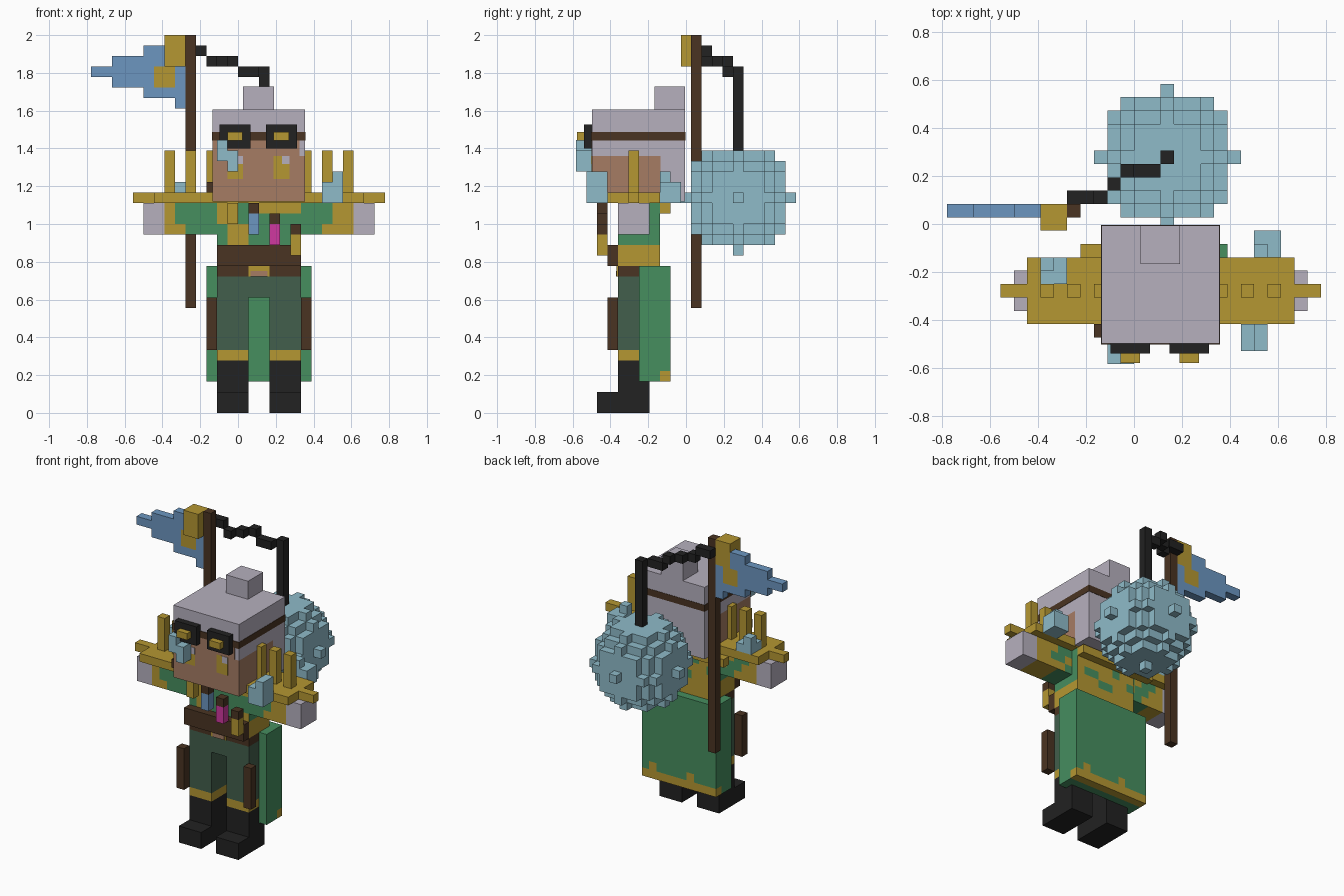
import bpy, bmesh, math
from mathutils import Vector

if "Cube" in bpy.data.objects:
    bpy.data.objects.remove(bpy.data.objects["Cube"])

U = 2 / 36  # size of one block


def material(name, r, g, b):
    lin = [((c / 255 + 0.055) / 1.055) ** 2.4 for c in (r, g, b)]
    m = bpy.data.materials.new(name)
    m.diffuse_color = (*lin, 1)
    m.use_nodes = True
    m.node_tree.nodes["Principled BSDF"].inputs["Base Color"].default_value = m.diffuse_color
    return m


GOLD = material("gold", 181, 151, 50)
BROWN = material("dark brown", 74, 52, 34)
BLACK = material("black", 34, 34, 34)
GREY = material("pale grey", 182, 176, 190)
ICE = material("ice blue", 143, 187, 201)
BLUE = material("flag blue", 108, 150, 192)
SKIN = material("skin", 166, 124, 100)
GREEN = material("green", 70, 142, 95)
DARK = material("dark green", 66, 94, 76)
PINK = material("magenta", 208, 56, 160)


def finish(name, bm, mats):
    me = bpy.data.meshes.new(name)
    bm.to_mesh(me)
    bm.free()
    for m in mats:
        me.materials.append(m)
    ob = bpy.data.objects.new(name, me)
    bpy.context.collection.objects.link(ob)
    return ob


def boxes(name, mat, *spans):
    """Boxes given as (x0, x1, y0, y1, z0, z1) in block units."""
    bm = bmesh.new()
    for x0, x1, y0, y1, z0, z1 in spans:
        for v in bmesh.ops.create_cube(bm, size=1)["verts"]:
            v.co = Vector(((x0, x1)[v.co.x > 0], (y0, y1)[v.co.y > 0],
                           (z0, z1)[v.co.z > 0])) * U
    return finish(name, bm, [mat])


def voxels(name, cells, origin, mats, rule=lambda c, d: 0):
    """Outer skin of a set of unit cells; rule picks the material per face."""
    bm, cells, verts = bmesh.new(), set(cells), {}
    for c in cells:
        for axis in range(3):
            for s in (-1, 1):
                d = [0, 0, 0]
                d[axis] = s
                if tuple(a + b for a, b in zip(c, d)) in cells:
                    continue
                ring = []
                for p, q in ((0, 0), (1, 0), (1, 1), (0, 1))[::s]:
                    k = list(c)
                    k[axis] += s > 0
                    k[(axis + 1) % 3] += p
                    k[(axis + 2) % 3] += q
                    k = tuple(k)
                    if k not in verts:
                        verts[k] = bm.verts.new((Vector(k) + Vector(origin)) * U)
                    ring.append(verts[k])
                bm.faces.new(ring).material_index = rule(c, d)
    return finish(name, bm, mats)


def block(x0, x1, y0, y1, z0, z1):
    return [(x, y, z) for x in range(x0, x1) for y in range(y0, y1) for z in range(z0, z1)]


HALF = (0, 0.5, 0)  # depth cells sit half a block off centre

# Boots and trousers
for side, x in (("left", -2), ("right", 3)):
    boxes(side + "_boot", BLACK, (x, x + 3, -6.5, -3.5, 0, 5), (x, x + 3, -8.5, -6.5, 0, 2))
    boxes(side + "_boot_cuff", GOLD, (x, x + 3, -6.5, -3.5, 5, 6))
    boxes(side + "_trouser_leg", DARK, (x, x + 3, -6.5, -3.5, 6, 11))
boxes("trouser_top", DARK, (-2, 6, -6.5, -3.5, 11, 13))
for side, x in (("left", -3), ("right", 6)):
    boxes(side + "_scabbard", BROWN, (x, x + 1, -7.5, -6.5, 6, 11))

# Cape: back and two side walls, gold hem at the back
cape = block(-3, 7, -4, -2, 3, 14) + block(-3, -2, -5, -4, 3, 14) + block(6, 7, -5, -4, 3, 14)
voxels("cape", cape, HALF, [GREEN, GOLD],
       lambda c, d: int(c[1] == -3 and (c[2] == 3 or (c[2] == 4 and c[0] % 5 == 0 and d[1] > 0))))

# Hips, belt and buckle
boxes("hips", BROWN, (-2, 6, -6.5, -2.5, 13, 14))
boxes("waist", GOLD, (-2, 6, -6.5, -2.5, 14, 16))
boxes("belt", BROWN, (-2, 6, -7.5, -6.5, 14, 16))
boxes("buckle", GOLD, (1, 3, -6.6, -6.5, 13, 14))
boxes("buckle_stone", SKIN, (1.2, 2.8, -6.65, -6.6, 13, 13.5))

# Torso with patched cloth
FRONT = ["gGGggggG", "gGGggggg", "GGgggggg", "GGgGGGGG"]


def torso_rule(c, d):
    if d[1] < 0:
        return int(FRONT[c[2] - 16][c[0] + 2] == "G")
    if d[1] > 0:
        return int(math.sin(c[0] * 2.1 + c[2] * 1.3) + math.sin(c[2] * 2.7 - c[0]) > -0.1)
    return 0


voxels("torso", block(-2, 6, -7, -3, 16, 20), HALF, [GREEN, GOLD], torso_rule)

# Sleeves, hands
for side, x0, x1, cuff, hand in (("left", -7, -2, (-7,), -9), ("right", 6, 11, (9, 10), 11)):
    voxels(side + "_sleeve", block(x0, x1, -7, -4, 17, 20), HALF, [GREEN, GOLD],
           lambda c, d: int(c[0] in cuff or (c[0] in (-6, 8) and c[2] == 17)
                            or (d[1] > 0 and (c[0] + c[2]) % 3 == 0)))
    boxes(side + "_hand", GREY, (hand, hand + 2, -6.5, -3.5, 17, 20))

# Shoulder mantle with pointed tips and upright spikes
boxes("mantle", GOLD, (-8, 12, -7.5, -2.5, 20, 21), (-10, -8, -5.5, -4.5, 20, 21),
      (12, 14, -5.5, -4.5, 20, 21), (-4, 6, -2.5, -1.5, 19, 20))
boxes("mantle_spikes", GOLD, *[(x, x + 1, -5.5, -4.5, 21, 25) for x in (-7, -5, -3, 6, 8, 10)])

# Ice lumps on the mantle and goggles
boxes("front_ice", ICE, (8, 10, -9.5, -7.5, 20, 22), (9, 10, -9.5, -7.5, 22, 23))
boxes("back_ice", ICE, (9, 11, -2.5, -0.5, 20, 22), (9, 10, -2.5, -1.5, 22, 23))
boxes("left_ice", ICE, (-7, -5, -4.5, -2.5, 21, 22), (-7, -6, -3.5, -2.5, 22, 23))
boxes("face_ice", ICE, (-2, -1, -10.5, -8.5, 24, 26), (-1, 0, -10.5, -8.5, 23, 25))

# Necklace cords and charms
boxes("necklace_cords", BROWN, (-3, -2, -8.5, -7.5, 21, 22), (1, 2, -8.5, -7.5, 19, 20),
      (3, 4, -8.5, -7.5, 18, 19), (5, 6, -8.5, -7.5, 17, 18))
boxes("blue_charm", BLUE, (1, 2, -8.5, -7.5, 17, 19))
boxes("pink_charm", PINK, (3, 4, -8.5, -7.5, 16, 18))
boxes("gold_charms", GOLD, (5, 6, -8.5, -7.5, 15, 17), (-1, 0, -8.5, -7.5, 18, 20))

# Head, hair and bun
L, R, F, B = -2.43, 6.4, -8.95, -0.1
boxes("face", SKIN, (L, R, F, -2.45, 20.15, 24.5))
boxes("brow", SKIN, (L, R - 0.55, F - 0.05, F, 24.5, 26))
boxes("hair", GREY, (L, R, F, B, 24.5, 28.9), (L, R, -2.45, B, 20.15, 24.5))
boxes("bun", GREY, (0.5, 3.45, -3, B, 28.9, 31.1))
boxes("head_band", BROWN, (L - 0.04, R + 0.04, F - 0.08, B + 0.04, 25.95, 26.75))

# Eyes and goggles
for side, x in (("left", -1.0), ("right", 3.4)):
    boxes(side + "_eye", GOLD, (x, x + 1.5, F - 0.06, F, 22.3, 24.5))
    boxes(side + "_eye_glint", GREY, (x + 0.8, x + 1.5, F - 0.1, F - 0.06, 23.7, 24.5))
    boxes(side + "_goggle", BLACK, (x - 0.75, x + 2.2, -9.7, F, 25.2, 27.5))
    boxes(side + "_lens", GOLD, (x, x + 1.45, -10.4, -9.7, 25.95, 26.75))

# Pole, pole cap and pennant
boxes("pole", BROWN, (-5, -4, 0.5, 1.5, 10, 36))
boxes("pole_cap", GOLD, (-7, -5, -0.5, 1.5, 33, 36))
flag = (block(-14, -12, 0, 1, 32, 33) + block(-12, -9, 0, 1, 31, 34)
        + block(-9, -6, 0, 1, 30, 35) + block(-6, -5, 0, 1, 29, 33))
flag = [c for c in flag if not (c[0] >= -7 and c[2] >= 33)]
voxels("pennant", flag, HALF, [BLUE, GOLD],
       lambda c, d: int(d[1] != 0 and c[0] in (-8, -7) and c[2] in (31, 32)))

# Rope stepping from the pole down to the ball
boxes("rope", BLACK, (-4, -3, 1.5, 2.5, 34, 35), (-5, -4, 1.5, 2.5, 34, 35),
      (-3, -2, 1.5, 2.5, 33, 34), (-2, -1, 2.5, 3.5, 33, 34), (-1, 0, 3.5, 4.5, 33, 34),
      (0, 2, 3.5, 4.5, 32, 33), (2, 3, 4.5, 5.5, 25, 33))

# Hanging ice ball
ball = [c for c in block(-5, 6, -5, 6, -5, 5) if c[0] ** 2 + c[1] ** 2 + c[2] ** 2 <= 25]
voxels("ice_ball", ball, (2, 4.5, 20), [ICE])
